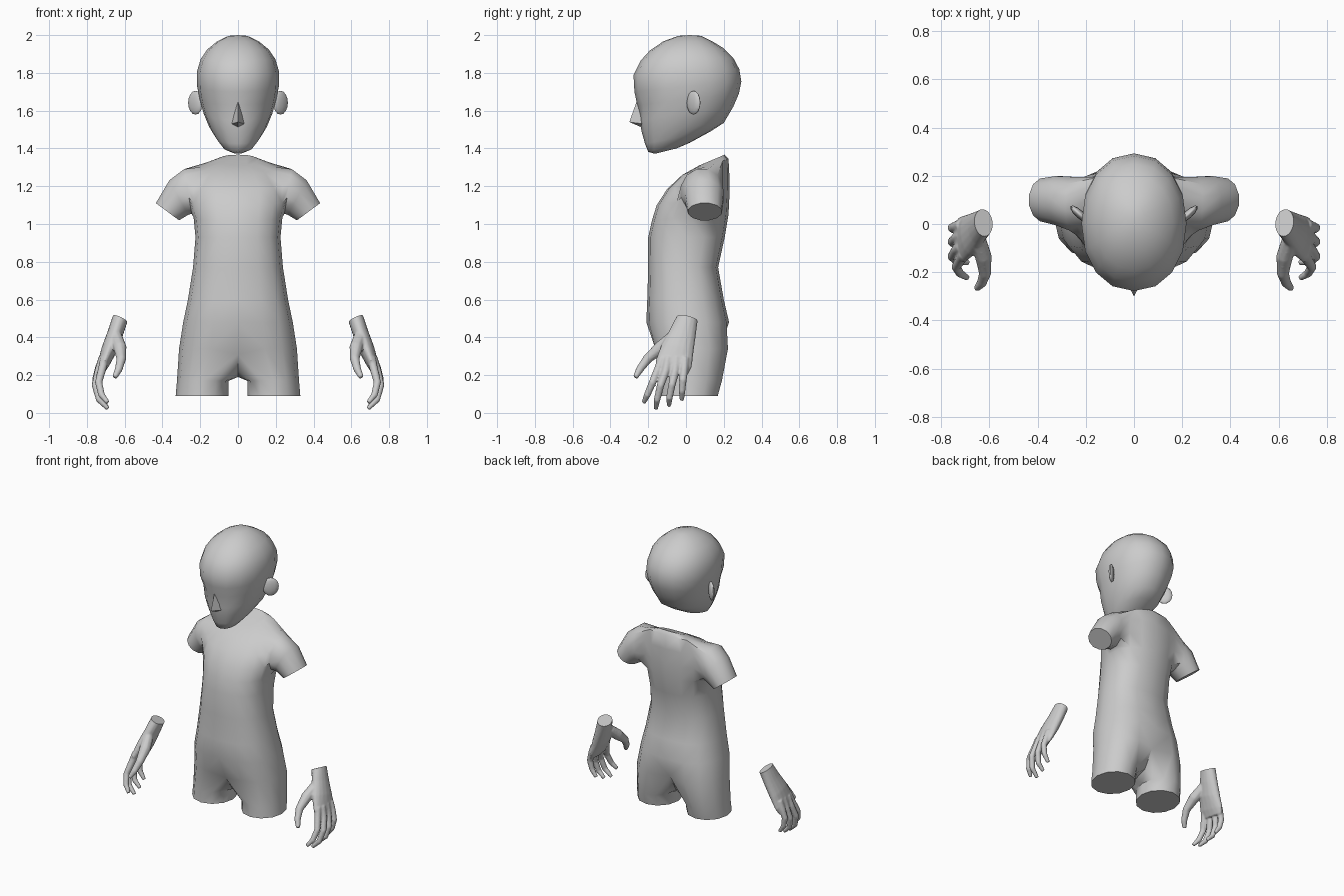
import bpy, bmesh
from math import sin, cos, pi, radians
from mathutils import Vector, Matrix

if "Cube" in bpy.data.objects:
    bpy.data.objects.remove(bpy.data.objects["Cube"])


def half_ring(yf, zf, yb, zb, w, e):
    """Right half of a tilted rounded ring, from front centre to back centre."""
    pts = []
    for k in range(9):
        s, c = max(0, sin(k * pi / 8)), cos(k * pi / 8)
        t = (1 - abs(c) ** e * (1 if c > 0 else -1)) / 2
        x = 0 if k in (0, 8) else w * s ** e
        pts.append((x, yf + (yb - yf) * t, zf + (zb - zf) * t))
    return pts


def add(bm, pts):
    return [bm.verts.new(p) for p in pts]


def bridge(bm, a, b, closed=False, skip=()):
    n = len(a)
    for i in range(n if closed else n - 1):
        if i not in skip:
            j = (i + 1) % n
            bm.faces.new((a[i], a[j], b[j], b[i]))


def finish(name, bm, mirror=True, angle=45):
    me = bpy.data.meshes.new(name)
    bm.to_mesh(me)
    bm.free()
    ob = bpy.data.objects.new(name, me)
    bpy.context.collection.objects.link(ob)
    bpy.ops.object.select_all(action='DESELECT')
    ob.select_set(True)
    bpy.context.view_layer.objects.active = ob
    if mirror:
        add_mirror(ob)
    shade(ob, angle)
    return ob


def add_mirror(ob):
    ob.modifiers.new("mirror", 'MIRROR')
    bpy.ops.object.modifier_apply(modifier="mirror")


def shade(ob, angle):
    bm = bmesh.new()
    bm.from_mesh(ob.data)
    bmesh.ops.recalc_face_normals(bm, faces=bm.faces[:])
    bm.to_mesh(ob.data)
    bm.free()
    bpy.ops.object.shade_smooth_by_angle(angle=radians(angle))


# Torso: rows of (front y, front z, back y, back z, half width)
TORSO = [(.07, 1.31, .205, 1.367, .10), (-.02, 1.26, .225, 1.345, .19),
         (-.10, 1.185, .23, 1.25, .25), (-.155, 1.10, .23, 1.15, .25),
         (-.18, 1.02, .225, 1.05, .235), (-.20, .93, .205, .93, .225),
         (-.20, .77, .17, .77, .238), (-.205, .60, .20, .60, .265),
         (-.21, .48, .228, .48, .29), (-.175, .34, .235, .34, .312)]
bm = bmesh.new()
rows = [add(bm, half_ring(*r, .82)) for r in TORSO]
for i in range(9):
    bridge(bm, rows[i], rows[i + 1], skip=(3, 4, 5) if 1 <= i <= 3 else ())
bm.faces.new(rows[0])
rows[9][0].co.y, rows[9][0].co.z = -.135, .31
rows[9][8].co.y = .18

# Arm stub, from the open side patch: (outer x, outer z, inner x, inner z, y, half depth)
loop = (rows[1][3:7] + [rows[2][6], rows[3][6]] + rows[4][3:7][::-1]
        + [rows[3][3], rows[2][3]])
for ox, oz, ix, iz, cy, ry in [(.285, 1.295, .245, 1.05, .085, .115),
                               (.365, 1.235, .262, 1.045, .097, .105),
                               (.437, 1.112, .31, 1.018, .10, .092)]:
    c = Vector(((ox + ix) / 2, cy, (oz + iz) / 2))
    u = Vector((ox - ix, 0, oz - iz)) / 2
    ring = add(bm, [c + u * cos(a) + Vector((0, ry * sin(a), 0))
                    for a in [radians(30 * k - 45) for k in range(12)]])
    bridge(bm, loop, ring, True)
    loop = ring
bm.faces.new(loop)

# Leg stub, from the half hip ring closed by a crotch strip
loop = rows[9] + add(bm, [(0, .11, .22), (0, .02, .19), (0, -.07, .22)])
for cx, cy, z, rx, ry in [(.186, .025, .17, .137, .165), (.19, .015, .09, .14, .153)]:
    ring = add(bm, [(cx + rx * sin(a), cy - ry * cos(a), z)
                    for a in [radians(30 * k - 30) for k in range(12)]])
    bridge(bm, loop, ring, True)
    loop = ring
bm.faces.new(loop)
finish("torso", bm, angle=50)

# Head: rows as for the torso, from chin to crown
HEAD = [(-.165, 1.372, -.05, 1.40, .035), (-.20, 1.382, .02, 1.43, .078),
        (-.217, 1.425, .13, 1.49, .118), (-.235, 1.49, .20, 1.535, .152),
        (-.245, 1.55, .25, 1.62, .182), (-.258, 1.63, .28, 1.69, .203),
        (-.273, 1.70, .293, 1.755, .216), (-.278, 1.79, .282, 1.82, .218),
        (-.24, 1.865, .25, 1.88, .198), (-.19, 1.92, .20, 1.93, .162),
        (-.12, 1.967, .14, 1.967, .11), (-.04, 1.996, .08, 1.996, .05)]
bm = bmesh.new()
rows = [add(bm, half_ring(*r, .93)) for r in HEAD]
for a, b in zip(rows, rows[1:]):
    bridge(bm, a, b)
bm.faces.new(rows[0])
crown = bm.verts.new((0, .02, 2.0))
for a, b in zip(rows[-1], rows[-1][1:]):
    bm.faces.new((a, b, crown))
for k in (1, 2):  # shallow eye sockets
    rows[5][k].co.y += .012
finish("head", bm, angle=60)

# Nose wedge
bm = bmesh.new()
top, tip, base, side, back = add(bm, [(0, -.25, 1.68), (0, -.30, 1.54), (0, -.235, 1.512),
                                      (.036, -.228, 1.53), (0, -.20, 1.56)])
for f in ((top, tip, side), (tip, base, side), (base, back, side), (back, top, side)):
    bm.faces.new(f)
finish("nose", bm)

# Ears: flattened ovals flaring backwards
bm = bmesh.new()
bmesh.ops.create_uvsphere(bm, u_segments=12, v_segments=8, radius=1,
                          matrix=Matrix.Translation((.225, .04, 1.642))
                          @ Matrix.Rotation(radians(42), 4, 'Z')
                          @ Matrix.Diagonal((.052, .017, .063, 1)))
finish("ears", bm, angle=60)


# Hands: palm and finger tubes along paths of (x, y, z, thickness, half width)
def tube(bm, path, n=12):
    P = [Vector(p[:3]) for p in path]
    prev = None
    for i, p in enumerate(path):
        t = (P[min(i + 1, len(P) - 1)] - P[max(i - 1, 0)]).normalized()
        across = Vector((0, 1, 0))
        across = (across - t * across.dot(t)).normalized()
        thick = across.cross(t)
        ring = add(bm, [P[i] + thick * p[3] * cos(2 * pi * k / n)
                        + across * p[4] * sin(2 * pi * k / n) for k in range(n)])
        if prev:
            bridge(bm, prev, ring, True)
        else:
            bm.faces.new(ring)
        prev = ring
    bm.faces.new(prev)


PALM = [(.61, .014, .54, .042, .058), (.625, .005, .495, .042, .058),
        (.65, -.018, .42, .042, .072), (.68, -.045, .34, .042, .088),
        (.712, -.065, .26, .032, .098), (.728, -.072, .215, .02, .085)]
DIGITS = [
    [(.645, -.07, .40), (.625, -.135, .345), (.618, -.205, .285), (.632, -.245, .23), (.653, -.268, .188)],
    [(.705, -.125, .29), (.72, -.148, .23), (.738, -.178, .16), (.722, -.205, .095), (.69, -.224, .055)],
    [(.715, -.095, .29), (.738, -.108, .22), (.755, -.135, .145), (.735, -.153, .07), (.688, -.16, .022)],
    [(.715, -.05, .29), (.738, -.058, .22), (.755, -.074, .15), (.738, -.088, .08), (.695, -.09, .037)],
    [(.715, -.005, .29), (.738, -.01, .23), (.754, -.016, .175), (.742, -.021, .115), (.71, -.022, .067)]]
bm = bmesh.new()
tube(bm, PALM, 16)
for d, path in enumerate(DIGITS):
    radii = (.034, .036, .026, .021, .014) if d == 0 else (.024, .022, .020, .018, .012)
    tube(bm, [(*p, r, r) for p, r in zip(path, radii)], 10)
bmesh.ops.recalc_face_normals(bm, faces=bm.faces[:])
hands = finish("hands", bm, mirror=False)
remesh = hands.modifiers.new("fuse", 'REMESH')
remesh.mode = 'VOXEL'
remesh.voxel_size = .0055
soft = hands.modifiers.new("soften", 'SMOOTH')
soft.factor, soft.iterations = .5, 5
for m in ("fuse", "soften"):
    bpy.ops.object.modifier_apply(modifier=m)

# Flat wrist cut
bm = bmesh.new()
bm.from_mesh(hands.data)
bmesh.ops.bisect_plane(bm, geom=bm.verts[:] + bm.edges[:] + bm.faces[:],
                       plane_co=(.625, .005, .497), plane_no=(-.42, .2, .88), clear_outer=True)
bmesh.ops.holes_fill(bm, edges=[e for e in bm.edges if e.is_boundary], sides=0)
bm.to_mesh(hands.data)
bm.free()
add_mirror(hands)
shade(hands, 50)
